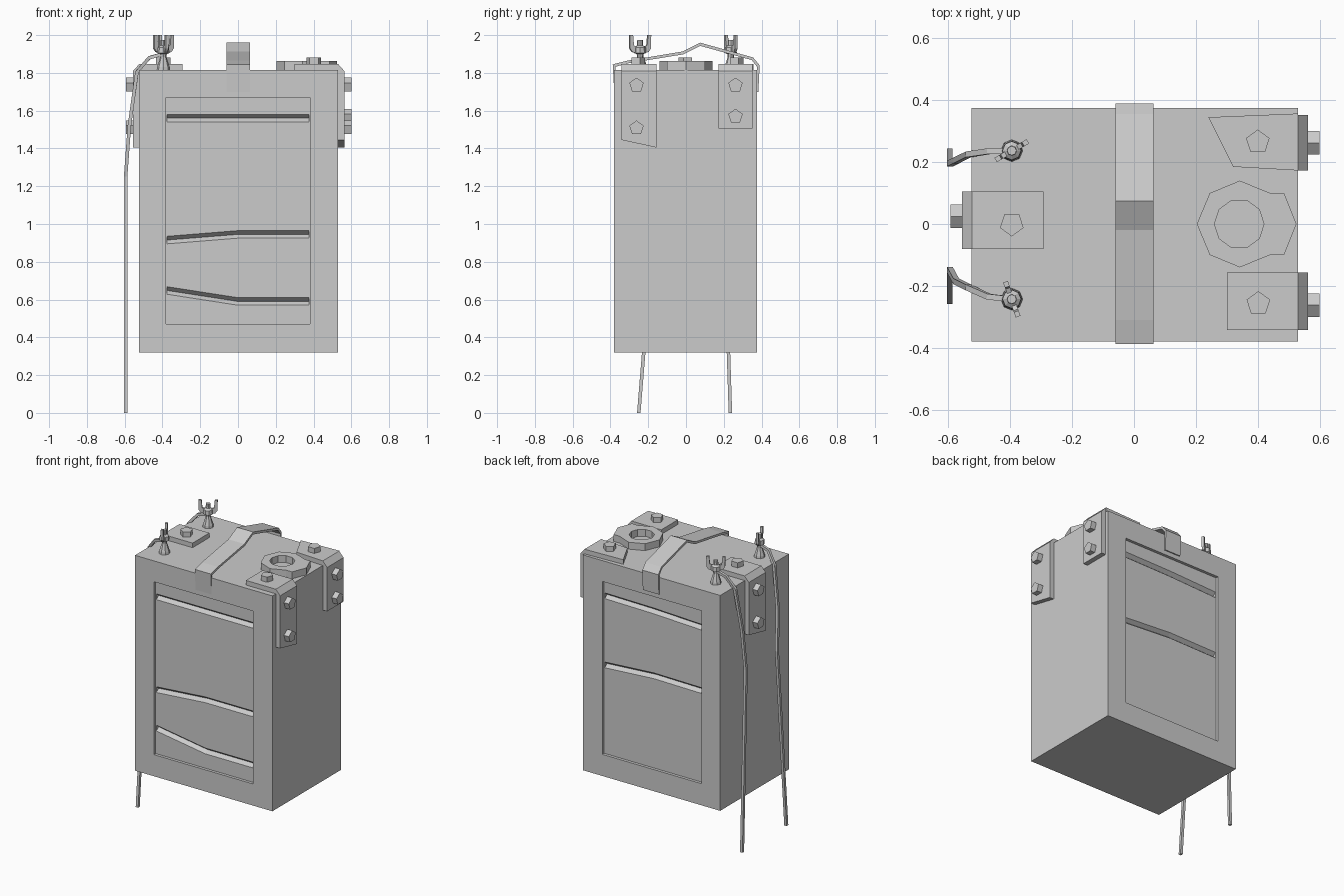
import bpy, bmesh
from math import sin, cos, pi, radians
from mathutils import Vector, Matrix

if "Cube" in bpy.data.objects:
    bpy.data.objects.remove(bpy.data.objects["Cube"])


def loft(name, rings, closed_ends=True):
    """Skin a list of equal-length rings into a solid."""
    bm = bmesh.new()
    rows = [[bm.verts.new(p) for p in r] for r in rings]
    n = len(rows[0])
    for a, b in zip(rows, rows[1:]):
        for i in range(n):
            bm.faces.new((a[i], a[(i + 1) % n], b[(i + 1) % n], b[i]))
    if closed_ends:
        bm.faces.new(rows[0][::-1])
        bm.faces.new(rows[-1])
    else:  # ring-shaped solid
        for i in range(n):
            a, b = rows[-1], rows[0]
            bm.faces.new((a[i], a[(i + 1) % n], b[(i + 1) % n], b[i]))
    bmesh.ops.recalc_face_normals(bm, faces=bm.faces)
    me = bpy.data.meshes.new(name)
    bm.to_mesh(me)
    bm.free()
    ob = bpy.data.objects.new(name, me)
    bpy.context.collection.objects.link(ob)
    return ob


def prism(name, pts, vec):
    pts = [Vector(p) for p in pts]
    return loft(name, [pts, [p + Vector(vec) for p in pts]])


def box(name, x0, x1, y0, y1, z0, z1):
    return prism(name, [(x0, y0, z0), (x1, y0, z0), (x1, y1, z0), (x0, y1, z0)], (0, 0, z1 - z0))


def cut(target, cutter):
    m = target.modifiers.new("cut", 'BOOLEAN')
    m.operation, m.solver, m.object = 'DIFFERENCE', 'EXACT', cutter
    bpy.context.view_layer.objects.active = target
    bpy.ops.object.modifier_apply(modifier=m.name)
    bpy.data.objects.remove(cutter)


def circle(c, r, z, n, a0=0.0):
    return [(c[0] + r * cos(a0 + 2 * pi * i / n), c[1] + r * sin(a0 + 2 * pi * i / n), z) for i in range(n)]


# Battery case with a recessed panel front and back
TOP = 1.815
body = box("case", -0.525, 0.53, -0.38, 0.375, 0.32, TOP)
cut(body, box("cutter", -0.38, 0.38, -0.5, -0.36, 0.47, 1.67))
cut(body, box("cutter", -0.38, 0.38, 0.355, 0.5, 0.47, 1.67))

# V grooves across the panels: (panel y, inward direction, z at left / middle / right)
grooves = [(-0.36, 1, (1.56, 1.56, 1.56)), (-0.36, 1, (0.915, 0.945, 0.945)),
           (-0.36, 1, (0.648, 0.59, 0.59)),
           (0.355, -1, (1.545, 1.56, 1.565)), (0.355, -1, (1.105, 1.11, 1.085))]
for y, d, zs in grooves:
    cut(body, loft("cutter", [[(x, y - 0.01 * d, z + 0.028), (x, y + 0.025 * d, z), (x, y - 0.01 * d, z - 0.028)]
                              for x, z in zip((-0.375, 0, 0.375), zs)]))

# Carrying strap bent over the top (outer line, inner line)
outer = [(-0.38, 1.70), (-0.388, 1.845), (-0.31, 1.865), (-0.02, 1.913), (0.075, 1.96), (0.355, 1.882),
         (0.39, 1.84), (0.383, 1.70)]
inner = [(-0.365, 1.70), (-0.374, 1.832), (-0.31, 1.85), (-0.015, 1.898), (0.075, 1.943), (0.348, 1.868),
         (0.376, 1.832), (0.37, 1.70)]
loft("strap", [[(-0.06, a, b), (0.063, a, b), (0.063, c, d), (-0.06, c, d)]
               for (a, b), (c, d) in zip(outer, inner)])

# Filler cap: ten-sided lobed collar with a hole
lobes = [0.18, 0.178, 0.165, 0.14, 0.143]
angs = [0, 36, 50, 90, 135]
half = [(0.525, 0), (0.485, 0.1), (0.44, 0.1), (0.342, 0.14), (0.245, 0.1)]
rim = half + [(0.203, 0)] + [(x, -y) for x, y in half[:0:-1]]
hole = circle((0.34, 0), 0.08, 0, 10)
loft("filler_cap", [[(x, y, TOP - 0.01) for x, y in rim], [(x, y, 1.863) for x, y in rim],
                    [(x, y, 1.863) for x, y, _ in hole], [(x, y, TOP - 0.01) for x, y, _ in hole]], False)


# Corner brackets on the right, plus one turned half round for the left
def bracket(name, top, y0, y1, za, zb, bolts, top_bolt, turn=None):
    parts = [
        prism(name + "_top_plate", [(x, y, TOP - 0.005) for x, y in top], (0, 0, 0.037)),
        loft(name + "_side_plate", [[(0.52, y, 1.847), (0.53, y, 1.847), (0.563, y, 1.81), (0.563, y, zl),
                                     (0.52, y, zl)] for y, zl in ((y0, za), (y1, zb))]),
        prism(name + "_top_bolt", circle(top_bolt, 0.04, 1.84, 5, pi / 2), (0, 0, 0.042))]
    for i, (y, z) in enumerate(bolts):
        ring = [(0.555, y + 0.04 * sin(2 * pi * k / 5), z + 0.04 * cos(2 * pi * k / 5)) for k in range(5)]
        parts.append(prism(f"{name}_side_bolt_{i + 1}", ring, (0.045, 0, 0)))
    if turn:
        for p in parts:
            p.data.transform(turn)


square = [(0.30, -0.342), (0.53, -0.342), (0.53, -0.157), (0.30, -0.157)]
slanted = [(0.24, 0.345), (0.32, 0.185), (0.53, 0.173), (0.53, 0.357)]
low = [(-0.262, 1.735), (-0.262, 1.508)]
bracket("bracket_front", square, -0.342, -0.157, 1.445, 1.405, low, (0.402, -0.257))
bracket("bracket_back", slanted, 0.173, 0.353, 1.505, 1.505, [(0.262, 1.735), (0.262, 1.57)], (0.4, 0.265))
bracket("bracket_left", square, -0.342, -0.157, 1.445, 1.405, low, (0.402, -0.237),
        Matrix.Translation((0.007, -0.237, 0)) @ Matrix.Rotation(pi, 4, 'Z'))

# Terminals: cone post, wing nut and hanging wire
terminals = [("back", 0.237, 30, [(-0.40, 0.237, 1.9), (-0.47, 0.235, 1.88), (-0.535, 0.225, 1.805),
                                  (-0.575, 0.205, 1.52), (-0.595, 0.195, 1.25), (-0.595, 0.235, 0)]),
             ("front", -0.243, -70, [(-0.40, -0.243, 1.9), (-0.47, -0.235, 1.88), (-0.535, -0.205, 1.805),
                                     (-0.575, -0.185, 1.52), (-0.595, -0.148, 1.25), (-0.595, -0.25, 0)])]
for name, y, ang, path in terminals:
    c = (-0.395, y)
    loft(name + "_terminal", [circle(c, r, z, 8) for r, z in
                              ((0.036, 1.81), (0.034, 1.83), (0.016, 1.885), (0.018, 1.9),
                               (0.032, 1.905), (0.03, 1.935), (0.016, 1.945), (0.015, 1.975))])
    for k in (0, 180):
        a = radians(ang + k)
        u, v = Vector((cos(a), sin(a), 0)), Vector((-sin(a), cos(a), 0)) * 0.008
        o = Vector((c[0], c[1], 0))
        outline = [(0.01, 1.905), (0.045, 1.91), (0.059, 1.93), (0.06, 2.0), (0.042, 2.0), (0.037, 1.945), (0.01, 1.935)]
        prism(f"{name}_wing_{k}", [o + u * r - v + Vector((0, 0, z)) for r, z in outline], v * 2)
    # Wire of square section, widened slightly sideways
    rings = []
    P = [Vector(p) for p in path]
    for i, p in enumerate(P):
        t = (P[min(i + 1, len(P) - 1)] - P[max(i - 1, 0)]).normalized()
        s = t.cross(Vector((0, 1, 0))).normalized()
        w = s.cross(t)
        rings.append([p + (s * cos(q) + w * sin(q)) * 0.013 for q in (pi / 4, 3 * pi / 4, 5 * pi / 4, 7 * pi / 4)])
    for q in rings[-1]:
        q.z = 0
    loft(name + "_wire", rings)
